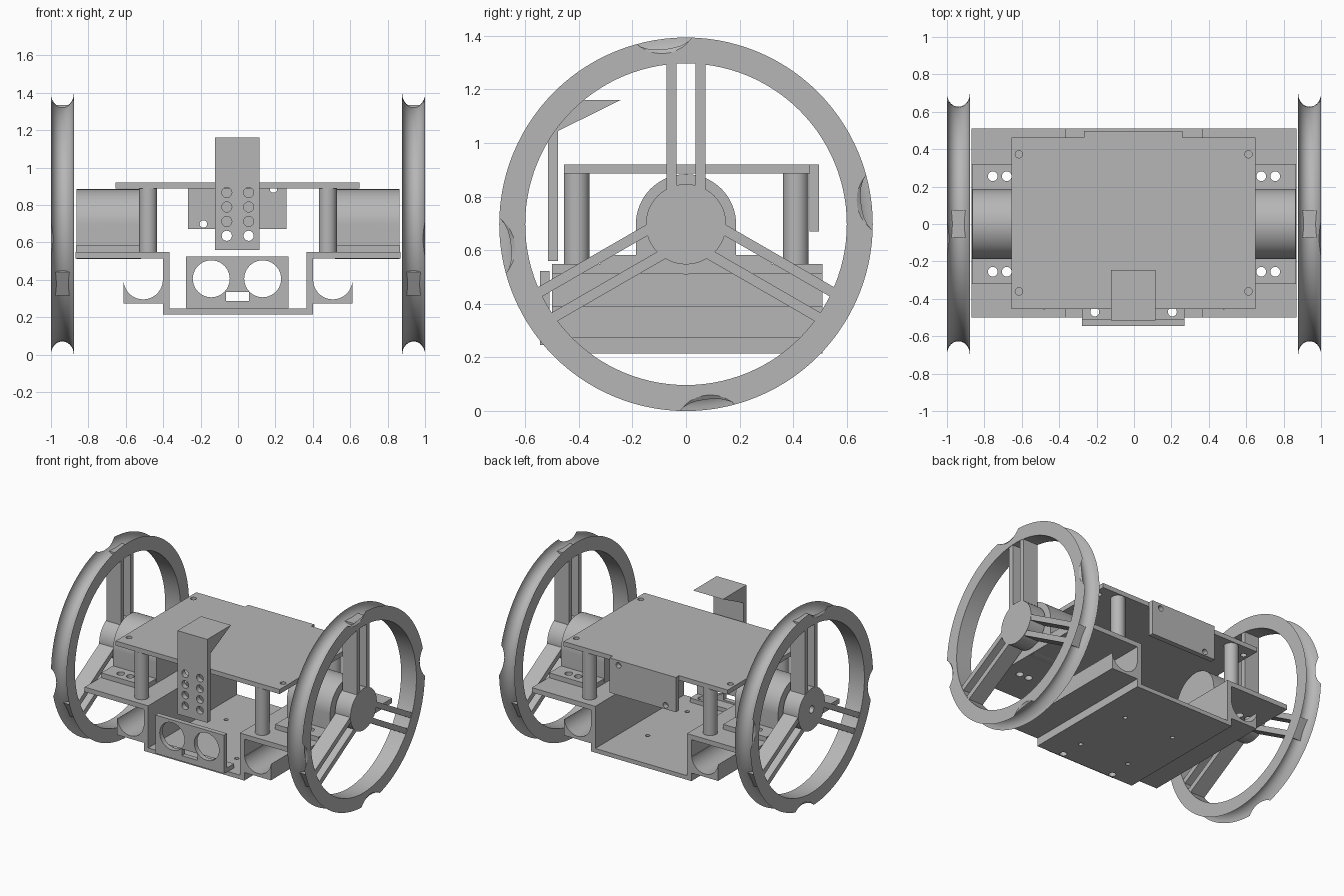
import bpy, bmesh
from math import sin, cos, pi, radians, sqrt
from mathutils import Matrix, Vector

cube = bpy.data.objects.get("Cube")
if cube:
    bpy.data.objects.remove(cube, do_unlink=True)

grey = bpy.data.materials.new("plain_grey")
grey.use_nodes = True
colour = (0.47, 0.47, 0.47, 1)
grey.diffuse_color = colour
grey.node_tree.nodes["Principled BSDF"].inputs["Base Color"].default_value = colour


def make(name, bm):
    bmesh.ops.recalc_face_normals(bm, faces=bm.faces)
    me = bpy.data.meshes.new(name)
    bm.to_mesh(me)
    bm.free()
    me.materials.append(grey)
    ob = bpy.data.objects.new(name, me)
    bpy.context.collection.objects.link(ob)
    return ob


def box(name, x, y, z):
    """Box from (low, high) pairs."""
    bm = bmesh.new()
    bmesh.ops.create_cube(bm, size=1)
    for v in bm.verts:
        v.co = [sum(p) / 2 + c * abs(p[1] - p[0]) for p, c in zip((x, y, z), v.co)]
    return make(name, bm)


def rod(name, centre, r, length, axis="Z", sides=48):
    bm = bmesh.new()
    bmesh.ops.create_cone(bm, cap_ends=True, segments=sides, radius1=r, radius2=r, depth=length)
    turn = {"X": Matrix.Rotation(pi / 2, 4, "Y"), "Y": Matrix.Rotation(pi / 2, 4, "X"),
            "Z": Matrix()}[axis]
    bm.transform(Matrix.Translation(centre) @ turn)
    return make(name, bm)


def ball(name, centre, r):
    bm = bmesh.new()
    bmesh.ops.create_uvsphere(bm, u_segments=48, v_segments=32, radius=r)
    bm.transform(Matrix.Translation(centre))
    return make(name, bm)


def combine(ob, others, operation="DIFFERENCE"):
    """Boolean each helper into the part, then remove the helper."""
    for other in others:
        mod = ob.modifiers.new("bool", "BOOLEAN")
        mod.operation, mod.object, mod.solver = operation, other, "EXACT"
        bpy.context.view_layer.update()
        dg = bpy.context.evaluated_depsgraph_get()
        me = bpy.data.meshes.new_from_object(ob.evaluated_get(dg))
        ob.modifiers.clear()
        ob.data = me
        bpy.data.objects.remove(other, do_unlink=True)
    return ob


def holes(ob, points, r, axis="Z", length=0.12):
    return combine(ob, [rod("cutter", p, r, length, axis, 24) for p in points])


AXLE = 0.697
RIM = 0.697
IN, OUT = 0.878, 1.0
MID, HALF = (IN + OUT) / 2, (OUT - IN) / 2


def wheel(side, s):
    # Rim with a rounded groove round the outside
    bm = bmesh.new()
    profile = [(s * OUT, 0.6), (s * IN, 0.6)]
    for i in range(15):
        a = pi * i / 14
        profile.append((s * (MID - HALF * cos(a)), RIM - 0.07 * sin(a)))
    verts = [bm.verts.new((x, 0, AXLE + r)) for x, r in profile]
    edges = [bm.edges.new((a, b)) for a, b in zip(verts, verts[1:] + verts[:1])]
    bmesh.ops.spin(bm, geom=verts + edges, cent=(0, 0, AXLE), axis=(1, 0, 0),
                   angle=2 * pi, steps=112, use_merge=True)
    bmesh.ops.remove_doubles(bm, verts=bm.verts, dist=1e-5)
    rim = make(side + "_wheel_rim", bm)

    # Four scoops in the outer edge
    scoops = []
    for k in range(4):
        a = radians(6.7 + 90 * k)
        r = RIM + 0.082
        scoops.append(ball("cutter", (s * 1.187, -r * sin(a), AXLE + r * cos(a)), 0.232))
    combine(rim, scoops)

    # Three slotted spokes
    for k in range(3):
        turn = (Matrix.Translation((0, 0, AXLE)) @ Matrix.Rotation(2 * pi * k / 3, 4, "X")
                @ Matrix.Translation((0, 0, -AXLE)))
        span = (s * (IN + 0.003), s * (OUT - 0.003))
        spoke = box(f"{side}_wheel_spoke_{k + 1}", span, (-0.073, 0.073),
                    (AXLE + 0.125, AXLE + 0.638))
        combine(spoke, [box("cutter", (s * 0.8, s * 1.1), (-0.035, 0.035),
                            (AXLE + 0.1, AXLE + 0.6))])
        spoke.data.transform(turn)

    # Drilled hub
    hub = rod(side + "_wheel_hub", (s * MID, 0, AXLE), 0.15, 2 * HALF, "X")
    holes(hub, [(s * MID, 0, AXLE)], 0.026, "X", 0.3)
    holes(hub, [(s * MID, 0.087 * cos(k * pi / 2), AXLE + 0.087 * sin(k * pi / 2))
                for k in range(4)], 0.017, "X", 0.3)


def side_parts(side, s):
    # Side deck and channel wall
    bolts = [(s * x, y, 0.54) for x in (0.68, 0.755) for y in (-0.255, 0.255)]
    deck = box(side + "_deck", (s * 0.365, s * 0.87), (-0.5, 0.51), (0.513, 0.548))
    holes(deck, bolts, 0.026, length=0.3)
    box(side + "_wall", (s * 0.365, s * 0.4), (-0.5, 0.51), (0.215, 0.513))

    # Battery cradle with a round trough
    cradle = box(side + "_cradle", (s * 0.4, s * 0.612), (-0.5, 0.51), (0.273, 0.39))
    combine(cradle, [rod("cutter", (s * 0.507, 0, 0.4), 0.105, 1.3, "Y")])

    # Hollow motor holder on a drilled foot
    tube = rod(side + "_motor_holder", (s * 0.692, 0, AXLE), 0.187, 0.345, "X", 64)
    combine(tube, [box("helper", (s * 0.5195, s * 0.8645), (-0.187, 0.187), (0.56, AXLE))], "UNION")
    combine(tube, [rod("cutter", (s * 0.69, 0, AXLE), 0.135, 0.6, "X")])
    foot = box(side + "_motor_foot", (s * 0.52, s * 0.865), (-0.32, 0.32), (0.548, 0.583))
    holes(foot, bolts, 0.026, length=0.3)

    # Posts under the top plate
    for end, y in (("front", -0.408), ("back", 0.41)):
        rod(f"{side}_{end}_post", (s * 0.48, y, 0.717), 0.048, 0.34)


for side, s in (("left", 1), ("right", -1)):
    wheel(side, s)
    side_parts(side, s)

# Chassis floor
floor = box("floor", (-0.4, 0.4), (-0.5, 0.51), (0.215, 0.245))
holes(floor, [(x, -0.47, 0.23) for x in (-0.21, 0.205)], 0.024)
holes(floor, [(x, y, 0.23) for x in (-0.2, 0.2) for y in (-0.3, 0.15)], 0.015)

# Top plate
top = box("top_plate", (-0.655, 0.65), (-0.455, 0.462), (0.887, 0.92))
holes(top, [(x, y, 0.9) for x in (-0.615, 0.612) for y in (-0.36, 0.373)], 0.02)

# Rear board
rear = box("rear_board", (-0.267, 0.26), (0.46, 0.497), (0.67, 0.92))
holes(rear, [(-0.185, 0.48, 0.698), (0.19, 0.48, 0.885)], 0.02, "Y")

# Distance sensor holder and its foot
sensor = box("sensor_plate", (-0.277, 0.27), (-0.545, -0.51), (0.247, 0.523))
holes(sensor, [(-0.143, -0.53, 0.405), (0.132, -0.53, 0.405)], 0.099, "Y")
combine(sensor, [box("cutter", (-0.065, 0.058), (-0.6, -0.45), (0.287, 0.335))])
foot = box("sensor_foot", (-0.277, 0.27), (-0.512, -0.43), (0.245, 0.275))
holes(foot, [(x, -0.47, 0.26) for x in (-0.21, 0.205)], 0.024)

# Front mast with a wedge-shaped head
bm = bmesh.new()
outline = [(-0.515, 0.56), (-0.478, 0.56), (-0.478, 1.045), (-0.245, 1.16), (-0.515, 1.16)]
face = bm.faces.new([bm.verts.new((-0.122, y, z)) for y, z in outline])
new = bmesh.ops.extrude_face_region(bm, geom=[face])["geom"]
bmesh.ops.translate(bm, vec=(0.238, 0, 0), verts=[v for v in new if isinstance(v, bmesh.types.BMVert)])
mast = make("front_mast", bm)
holes(mast, [(x, -0.5, 0.635 + 0.077 * i) for x in (-0.06, 0.057) for i in range(4)], 0.027, "Y")

# Smooth curved walls, keep edges crisp
for ob in bpy.context.collection.objects:
    if ob.type == "MESH" and grey.name in ob.data.materials:
        ob.data.shade_smooth()
        ob.data.set_sharp_from_angle(angle=radians(30))
